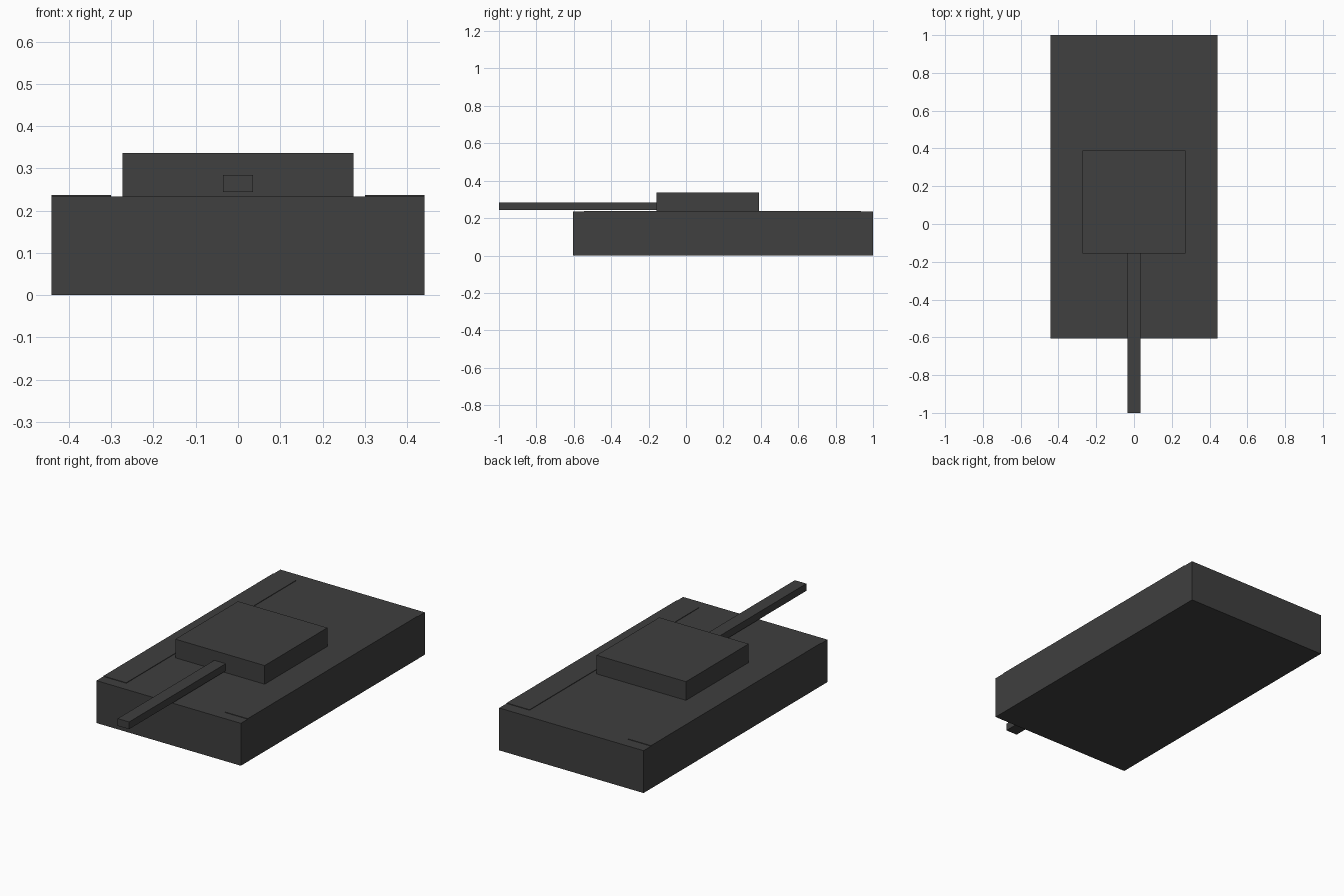
import bpy

if "Cube" in bpy.data.objects:
    bpy.data.objects.remove(bpy.data.objects["Cube"])

dark = bpy.data.materials.new("dark_grey")
dark.diffuse_color = (0.05, 0.05, 0.05, 1)
dark.use_nodes = True
dark.node_tree.nodes["Principled BSDF"].inputs["Base Color"].default_value = dark.diffuse_color


def box(name, x, y, z):
    """Axis-aligned box from (min, max) ranges."""
    ranges = (x, y, z)
    bpy.ops.mesh.primitive_cube_add(size=1, location=[(a + b) / 2 for a, b in ranges])
    ob = bpy.context.object
    ob.name = name
    ob.scale = [b - a for a, b in ranges]
    bpy.ops.object.transform_apply(location=False, rotation=False, scale=True)
    ob.data.materials.append(dark)
    return ob


# Main body
box("hull", (-0.441, 0.441), (-0.605, 1.0), (0, 0.234))

# Track tops, standing just proud of the hull on both sides
for side, x in (("left", (-0.441, -0.301)), ("right", (0.301, 0.441))):
    box(side + "_track", x, (-0.545, 0.935), (0.2, 0.237))

# Turret and gun
box("turret", (-0.273, 0.273), (-0.157, 0.39), (0.234, 0.337))
box("gun_barrel", (-0.035, 0.035), (-1.0, -0.157), (0.244, 0.284))
